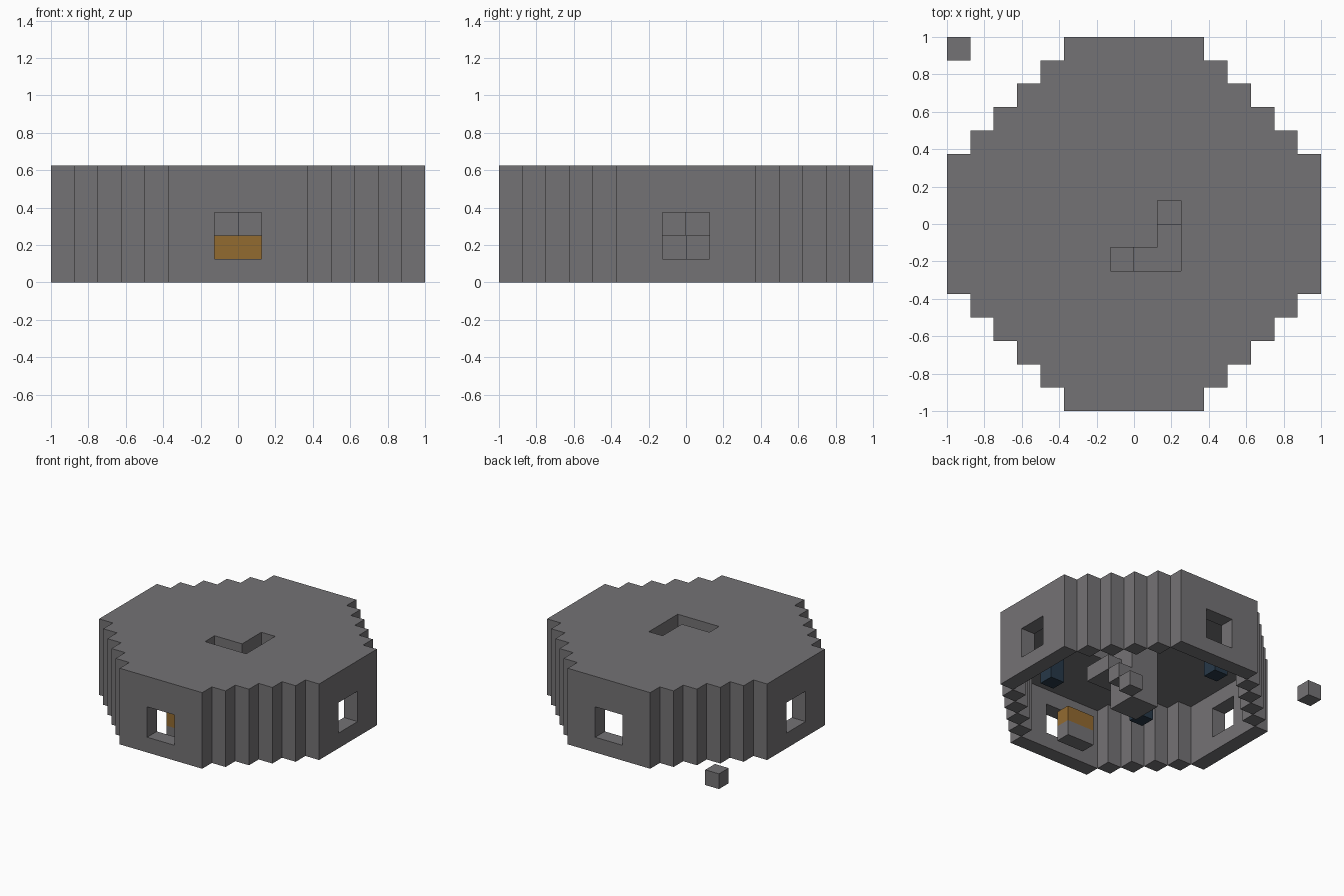
import bpy, bmesh
from mathutils import Vector

if "Cube" in bpy.data.objects:
    bpy.data.objects.remove(bpy.data.objects["Cube"], do_unlink=True)

U = 0.125          # edge of one block
N = 16             # blocks across
TOP = 4            # roof layer
AXES = [Vector(a) for a in ((1, 0, 0), (0, 1, 0), (0, 0, 1))]


def material(name, rgb):
    m = bpy.data.materials.new(name)
    m.use_nodes = True
    m.diffuse_color = (*rgb, 1)
    m.node_tree.nodes["Principled BSDF"].inputs["Base Color"].default_value = (*rgb, 1)
    return m


stone = material("grey stone", (0.175, 0.17, 0.178))
amber = material("amber", (0.29, 0.145, 0.03))
navy = material("dark blue", (0.02, 0.04, 0.065))


def block_part(name, cells, mat):
    """Join grid cells into one mesh that keeps only the outer faces."""
    cells = set(cells)
    bm = bmesh.new()
    for c in cells:
        mid = Vector(c) + Vector((0.5, 0.5, 0.5))
        for k, axis in enumerate(AXES):
            for sign in (-1, 1):
                n = axis * sign
                if tuple(int(a + b) for a, b in zip(c, n)) in cells:
                    continue
                u, v = AXES[(k + 1) % 3] / 2, AXES[(k + 2) % 3] / 2 * sign
                p = mid + n / 2
                corners = (p - u - v, p + u - v, p + u + v, p - u + v)
                bm.faces.new([bm.verts.new(((q.x - N / 2) * U, (q.y - N / 2) * U, q.z * U))
                              for q in corners])
    bmesh.ops.remove_doubles(bm, verts=bm.verts, dist=0.001)
    bmesh.ops.dissolve_limit(bm, angle_limit=0.01, verts=bm.verts, edges=bm.edges)
    mesh = bpy.data.meshes.new(name)
    bm.to_mesh(mesh)
    bm.free()
    mesh.materials.append(mat)
    obj = bpy.data.objects.new(name, mesh)
    bpy.context.collection.objects.link(obj)
    return obj


def box(xs, ys, zs):
    return {(x, y, z) for x in range(*xs) for y in range(*ys) for z in range(*zs)}


# Stepped round plan and its one-block outline
def ring_index(i):
    return i - 8 if i >= 8 else 7 - i


plan = {(x, y) for x in range(N) for y in range(N)
        if ring_index(x) + ring_index(y) < 10}
outline = {(x, y) for x, y in plan
           if not {(x + 1, y), (x - 1, y), (x, y + 1), (x, y - 1)} <= plan}

# Steps winding round the pillar: plan cell and layer
steps = [(9, 9, 0), (9, 8, 1), (9, 7, 2), (9, 6, 2), (8, 6, 2), (7, 6, 3)]
stairwell = {(x, y) for x, y, z in steps[1:]}

# Shell: walls with four windows, roof with the stairwell, central pillar
walls = {(x, y, z) for x, y in outline for z in range(TOP)}
windows = box((7, 9), (0, N), (1, 3)) | box((0, N), (7, 9), (1, 3))
roof = {(x, y, TOP) for x, y in plan - stairwell}
pillar = box((7, 9), (7, 9), (0, TOP))
block_part("walls_roof_and_pillar", (walls - windows) | roof | pillar, stone)

block_part("spiral_steps", steps, stone)

# Bench under the front window
block_part("bench_base", box((7, 9), (2, 3), (0, 1)), stone)
block_part("bench_top", box((7, 9), (2, 3), (1, 2)), amber)

# Four lamps hanging from the ceiling
for side, x in (("right", 4), ("left", 11)):
    for end, y in (("front", 4), ("back", 11)):
        block_part(f"{end}_{side}_lamp", box((x, x + 1), (y, y + 1), (2, TOP)), navy)

# Loose block outside the back right corner
block_part("loose_block", [(0, N - 1, 0)], stone)
